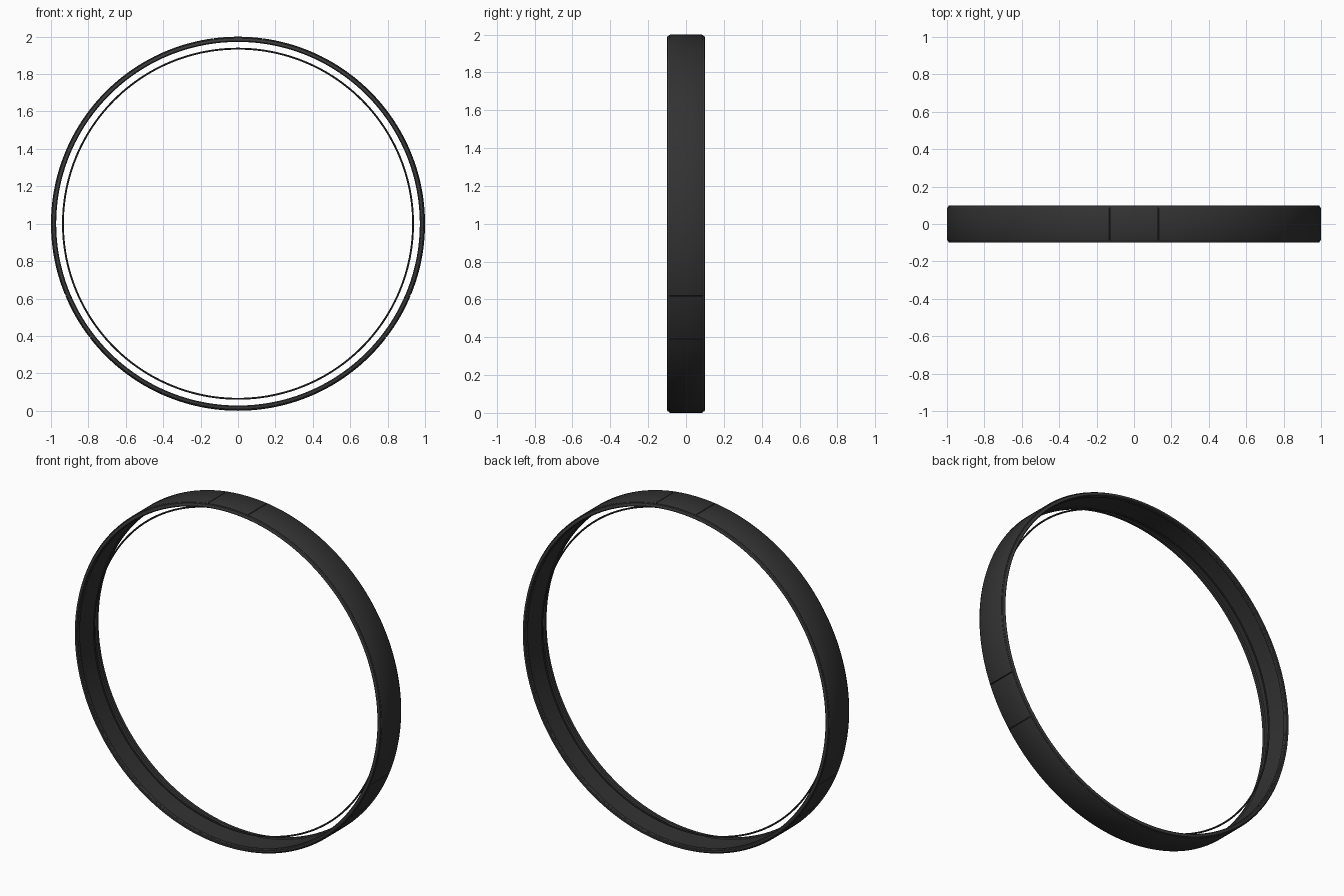
import bpy, bmesh, math

if "Cube" in bpy.data.objects:
    bpy.data.objects.remove(bpy.data.objects["Cube"])


def material(name, value):
    m = bpy.data.materials.new(name)
    m.diffuse_color = (value, value, value, 1)
    m.use_nodes = True
    m.node_tree.nodes["Principled BSDF"].inputs["Base Color"].default_value = m.diffuse_color
    return m


DARK = material("dark grey", 0.032)
RIM = material("rim grey", 0.045)


def sweep(name, profile, mat, start=0, end=360, segs=192):
    """Sweep a closed (radius, y) profile around the y axis through z = 1."""
    bm = bmesh.new()
    full = end - start >= 360
    rows = []
    for i in range(segs if full else segs + 1):
        a = math.radians(start + (end - start) * i / segs)
        rows.append([bm.verts.new((r * math.cos(a), y, 1 + r * math.sin(a)))
                     for r, y in profile])
    n = len(profile)
    for i in range(segs):
        p, q = rows[i], rows[(i + 1) % len(rows)]
        for j in range(n):
            k = (j + 1) % n
            bm.faces.new((p[j], p[k], q[k], q[j]))
    if not full:
        bm.faces.new(rows[0])
        bm.faces.new(rows[-1])
    bmesh.ops.recalc_face_normals(bm, faces=bm.faces)
    me = bpy.data.meshes.new(name)
    bm.to_mesh(me)
    bm.free()
    ob = bpy.data.objects.new(name, me)
    bpy.context.collection.objects.link(ob)
    me.materials.append(mat)
    bpy.ops.object.select_all(action='DESELECT')
    ob.select_set(True)
    bpy.context.view_layer.objects.active = ob
    bpy.ops.object.shade_smooth_by_angle(angle=math.radians(30))
    return ob


# Inner liner with a shallow lip on each edge
sweep("inner_liner", [(0.972, -0.092), (0.972, -0.078), (0.978, -0.072),
                      (0.978, 0.072), (0.972, 0.078), (0.972, 0.092),
                      (0.988, 0.092), (0.988, -0.092)], DARK)

# Rounded side rims
for side, s in (("front", -1), ("back", 1)):
    sweep(side + "_rim", [(0.972, s * 0.09), (0.974, s * 0.097), (0.978, s * 0.1),
                          (0.986, s * 0.1), (0.992, s * 0.097), (0.994, s * 0.09)], RIM)

# Outer cover: three long arcs and three short panels with fine seams between
cover = [(0.985, -0.09), (0.996, -0.09), (1.0, -0.083),
         (1.0, 0.083), (0.996, 0.09), (0.985, 0.09)]
gap = 0.12
for i, mid in enumerate((90, 210, 330), 1):
    sweep(f"short_panel_{i}", cover, DARK, mid - 7.5 + gap, mid + 7.5 - gap, 8)
    sweep(f"long_panel_{i}", cover, DARK, mid + 7.5 + gap, mid + 112.5 - gap, 56)

# Thin wire hoop inside the band
wire = [(0.936 + 0.005 * math.cos(t * math.pi / 4), 0.005 * math.sin(t * math.pi / 4))
        for t in range(8)]
sweep("wire_hoop", wire, DARK)
